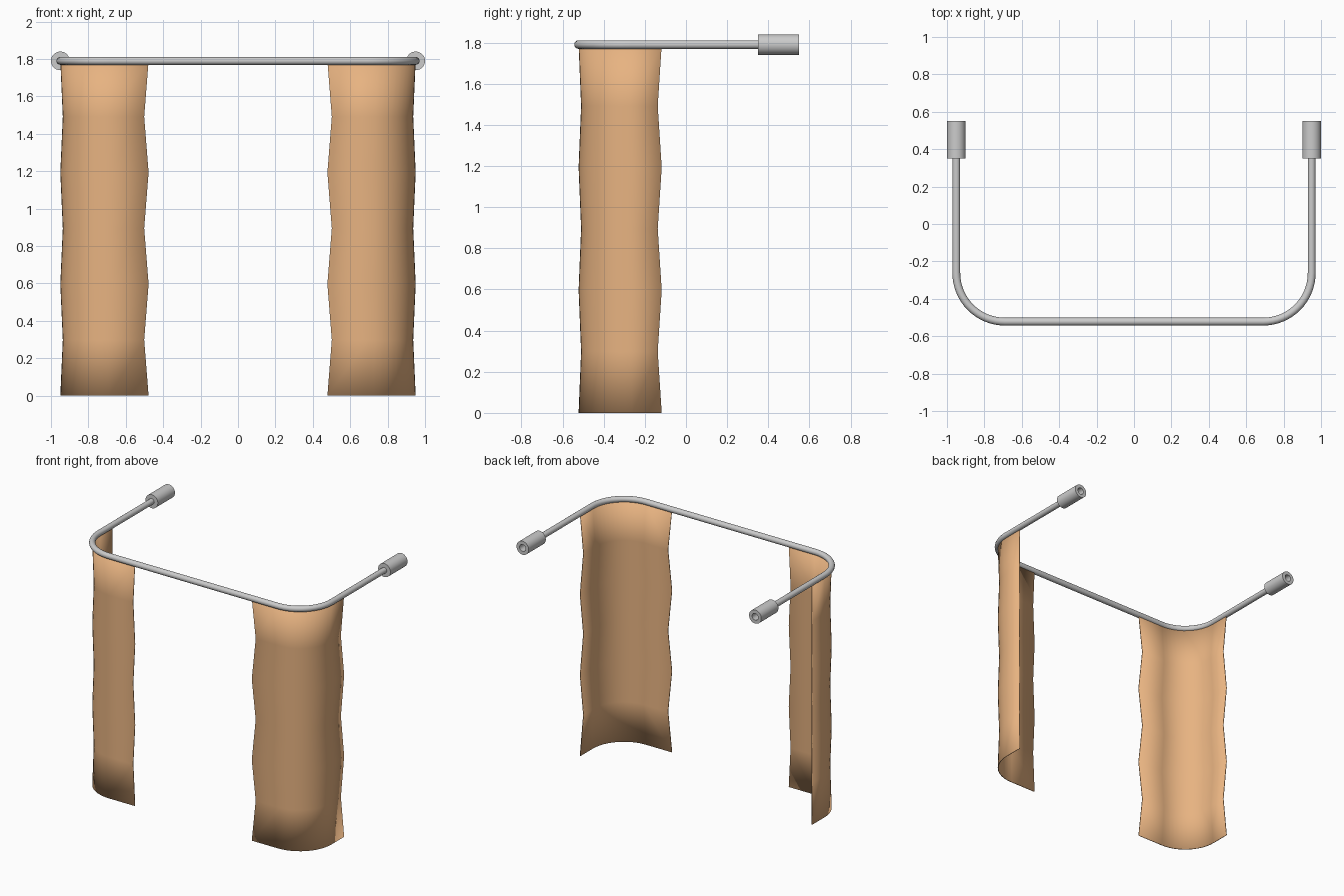
import bpy, bmesh, math
from mathutils import Matrix, Vector

if "Cube" in bpy.data.objects:
    bpy.data.objects.remove(bpy.data.objects["Cube"])

ROD_X, ROD_Y, ROD_Z = 0.95, -0.522, 1.79
BEND, ROD_R = 0.26, 0.021


def smooth(ob, angle=40):
    bpy.ops.object.select_all(action='DESELECT')
    ob.select_set(True)
    bpy.context.view_layer.objects.active = ob
    bpy.ops.object.shade_smooth_by_angle(angle=math.radians(angle))


def add_mesh(name, bm):
    me = bpy.data.meshes.new(name)
    bm.to_mesh(me)
    bm.free()
    ob = bpy.data.objects.new(name, me)
    bpy.context.collection.objects.link(ob)
    return ob


def corner(steps):
    """Right-hand bend, from the front run round to the side run."""
    cx, cy = ROD_X - BEND, ROD_Y + BEND
    return [(cx + BEND * math.sin(a), cy - BEND * math.cos(a))
            for a in (math.pi / 2 * i / steps for i in range(steps + 1))]


# Curtain rail: U-shaped bent tube
half = corner(16) + [(ROD_X, 0.37)]
path = [(-x, y) for x, y in reversed(half)] + half
cu = bpy.data.curves.new("rail", 'CURVE')
cu.dimensions = '3D'
cu.bevel_depth = ROD_R
cu.bevel_resolution = 6
cu.use_fill_caps = True
sp = cu.splines.new('POLY')
sp.points.add(len(path) - 1)
for p, (x, y) in zip(sp.points, path):
    p.co = (x, y, ROD_Z, 1)
rail = bpy.data.objects.new("rail", cu)
bpy.context.collection.objects.link(rail)
rail.select_set(True)
bpy.context.view_layer.objects.active = rail
bpy.ops.object.convert(target='MESH')
smooth(bpy.context.object)


# Wall sockets: thick sleeves with a bore open at the back
def socket(name, x):
    bm = bmesh.new()
    profile = [(0, 0.35), (0.05, 0.35), (0.05, 0.55), (0.025, 0.55), (0.025, 0.38), (0, 0.38)]
    vs = [bm.verts.new((r, y, 0)) for r, y in profile]
    es = [bm.edges.new(pair) for pair in zip(vs, vs[1:])]
    bmesh.ops.spin(bm, geom=vs + es, cent=(0, 0, 0), axis=(0, 1, 0),
                   angle=math.tau, steps=32)
    bmesh.ops.remove_doubles(bm, verts=bm.verts, dist=1e-5)
    bmesh.ops.recalc_face_normals(bm, faces=bm.faces)
    bmesh.ops.translate(bm, verts=bm.verts, vec=(x, 0, ROD_Z))
    smooth(add_mesh(name, bm))


socket("left_socket", -ROD_X)
socket("right_socket", ROD_X)

# Curtains: sheets following each bend, every other row gathered inwards
cloth = bpy.data.materials.new("curtain_cloth")
cloth.diffuse_color = (0.80, 0.45, 0.22, 1)
cloth.use_nodes = True
cloth.node_tree.nodes["Principled BSDF"].inputs["Base Color"].default_value = cloth.diffuse_color


def curtain(name, side):
    bm = bmesh.new()
    line = [(0.478, ROD_Y)] + corner(12) + [(ROD_X, -0.118)]
    mid = Vector((0.78, -0.366))
    rows = []
    for i in range(7):
        k = 0.922 if i % 2 else 1.0
        pts = [mid + (Vector(p) - mid) * k for p in line]
        rows.append([bm.verts.new((side * p.x, p.y, ROD_Z * i / 6)) for p in pts])
    for a, b in zip(rows, rows[1:]):
        for j in range(len(line) - 1):
            quad = (a[j], a[j + 1], b[j + 1], b[j])
            bm.faces.new(quad if side > 0 else quad[::-1])
    ob = add_mesh(name, bm)
    ob.data.materials.append(cloth)
    smooth(ob)
    sol = ob.modifiers.new("thickness", 'SOLIDIFY')
    sol.thickness = 0.006


curtain("left_curtain", -1)
curtain("right_curtain", 1)
